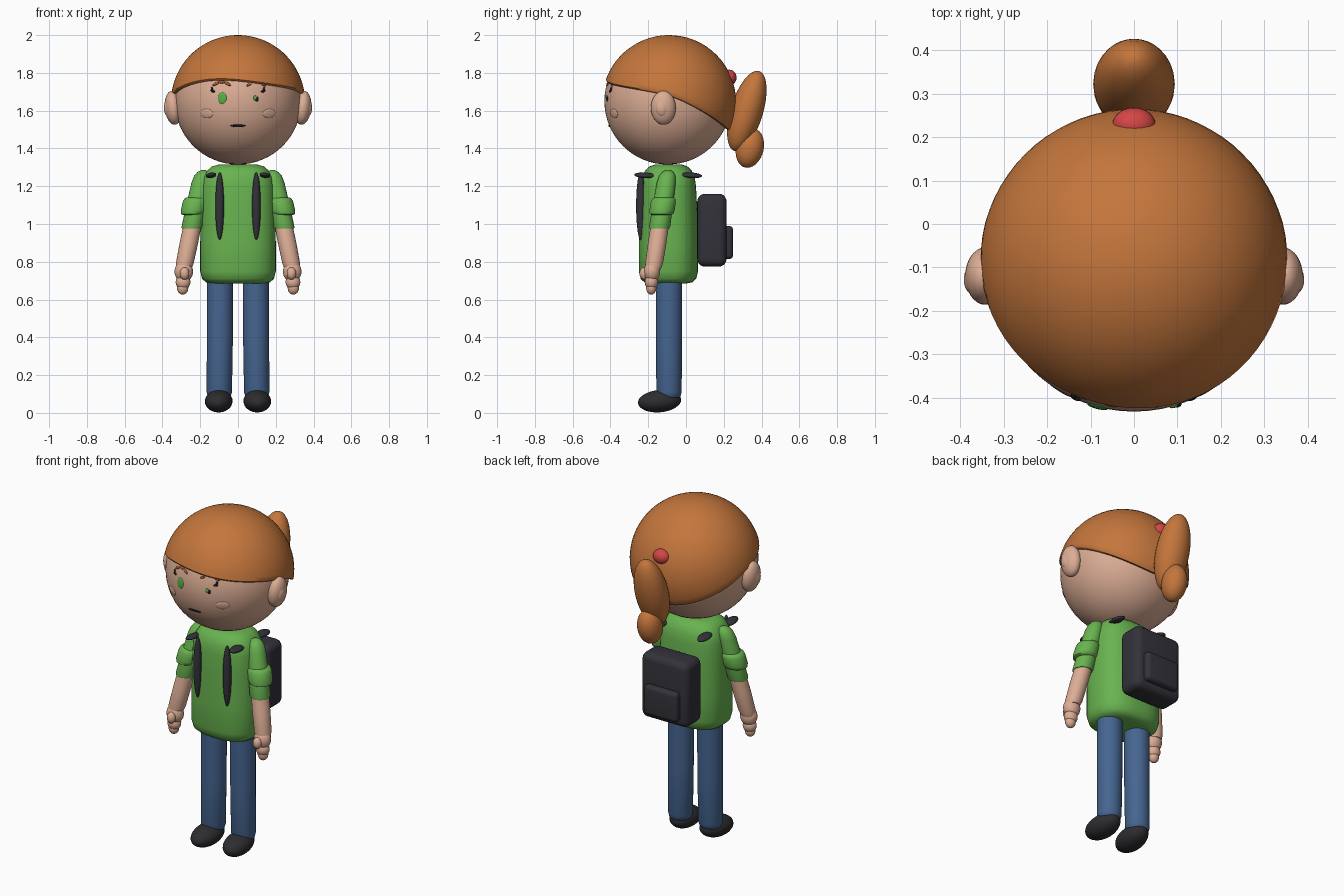
import bpy, bmesh
from math import sin, cos, pi, sqrt, radians
from mathutils import Vector, Euler

old = bpy.data.objects.get("Cube")
if old:
    bpy.data.objects.remove(old, do_unlink=True)


def material(name, r, g, b):
    m = bpy.data.materials.new(name)
    m.use_nodes = True
    m.diffuse_color = (r, g, b, 1)
    bsdf = next(n for n in m.node_tree.nodes if n.type == 'BSDF_PRINCIPLED')
    bsdf.inputs["Base Color"].default_value = (r, g, b, 1)
    bsdf.inputs["Roughness"].default_value = 0.7
    return m


SKIN = material("skin", .72, .42, .30)
HAIR = material("ginger hair", .55, .18, .045)
SHIRT = material("green shirt", .14, .45, .08)
JEANS = material("blue denim", .06, .13, .28)
BAG = material("charcoal fabric", .032, .032, .042)
SHOE = material("dark leather", .026, .025, .028)
RED = material("red hair tie", .66, .06, .06)
IRIS = material("green iris", .09, .42, .06)
INK = material("black lashes", .012, .012, .014)
BROW = material("auburn brow", .36, .10, .03)


def finish(bm, name, mat, loc=(0, 0, 0), rot=(0, 0, 0)):
    bmesh.ops.recalc_face_normals(bm, faces=bm.faces)
    me = bpy.data.meshes.new(name)
    bm.to_mesh(me)
    bm.free()
    me.materials.append(mat)
    for p in me.polygons:
        p.use_smooth = True
    me.set_sharp_from_angle(angle=radians(50))
    ob = bpy.data.objects.new(name, me)
    ob.location = loc
    ob.rotation_euler = rot
    bpy.context.collection.objects.link(ob)
    return ob


def ellipsoid(name, mat, loc, radii, rot=(0, 0, 0), seg=32):
    bm = bmesh.new()
    bmesh.ops.create_uvsphere(bm, u_segments=seg, v_segments=seg // 2, radius=1)
    bmesh.ops.scale(bm, vec=radii, verts=bm.verts)
    return finish(bm, name, mat, loc, rot)


def loft(name, mat, rings, power=2.0, seg=40):
    """Skin horizontal superellipse rings given as (x, y, z, rx, ry)."""
    bm = bmesh.new()
    loops = []
    for x, y, z, rx, ry in rings:
        loop = []
        for i in range(seg):
            c, s = cos(2 * pi * i / seg), sin(2 * pi * i / seg)
            k = (abs(c) ** power + abs(s) ** power) ** (-1 / power)
            loop.append(bm.verts.new((x + rx * k * c, y + ry * k * s, z)))
        loops.append(loop)
    for a, b in zip(loops, loops[1:]):
        for i in range(seg):
            j = (i + 1) % seg
            bm.faces.new((a[i], a[j], b[j], b[i]))
    bm.faces.new(loops[0])
    bm.faces.new(loops[-1])
    return finish(bm, name, mat)


def rounded_box(name, mat, loc, size, radius):
    bm = bmesh.new()
    bmesh.ops.create_cube(bm, size=1)
    bmesh.ops.scale(bm, vec=size, verts=bm.verts)
    bmesh.ops.bevel(bm, geom=bm.edges[:], offset=radius, segments=5,
                    profile=0.5, affect='EDGES')
    return finish(bm, name, mat, loc)


# Head
HEAD, HEAD_R = Vector((0, -.097, 1.65)), .335
ellipsoid("head", SKIN, HEAD, (HEAD_R,) * 3, seg=64)


# Hair cap with a wavy fringe that drops towards the nape
def hairline(a):
    c = cos(a)
    if c > 0:
        return 1.685 + .08 * c - .014 * c * sin(2.2 * a)
    return 1.685 - .185 * abs(c) ** 1.2


def hair_cap():
    centre, r, seg, rows = Vector((0, -.09, 1.645)), .355, 72, 20
    bm = bmesh.new()
    top = bm.verts.new(centre + Vector((0, 0, r)))
    columns = []
    for i in range(seg):
        a = -pi + 2 * pi * i / seg
        edge = Vector((0, 0, (hairline(a) - centre.z) / r)).z
        limit = pi / 2 - math_asin(edge)
        col = []
        for k in range(1, rows + 1):
            t = limit * k / rows
            col.append(Vector((sin(t) * sin(a), -sin(t) * cos(a), cos(t))) * r)
        col.append(col[-1] * .985 + Vector((0, 0, -.006)))   # rolled rim
        col.append(col[-1] * .92)                           # tucked under
        columns.append([bm.verts.new(centre + v) for v in col])
    for i in range(seg):
        a, b = columns[i], columns[(i + 1) % seg]
        bm.faces.new((top, a[0], b[0]))
        for k in range(len(a) - 1):
            bm.faces.new((a[k], a[k + 1], b[k + 1], b[k]))
    finish(bm, "hair_cap", HAIR)


def math_asin(v):
    return pi / 2 - Vector((v, sqrt(1 - v * v))).angle(Vector((1, 0)))


hair_cap()

# Ponytail
ellipsoid("ponytail_upper", HAIR, (0, .322, 1.598), (.094, .086, .222), (radians(-17), 0, 0))
ellipsoid("ponytail_lower", HAIR, (0, .338, 1.402), (.068, .073, .106), (radians(-14), 0, 0))
ellipsoid("hair_tie", RED, (0, .228, 1.775), (.05, .04, .042))


# Face details, laid flat on the head
def on_face(name, mat, x, z, rx, rz, depth=.005, roll=0):
    d = Vector((x, 0, z - HEAD.z))
    d.y = -sqrt(HEAD_R ** 2 - d.x ** 2 - d.z ** 2)
    ob = ellipsoid(name, mat, HEAD + d, (rx, rz, depth), seg=20)
    q = d.to_track_quat('Z', 'Y')
    ob.rotation_euler = (q @ Euler((0, 0, roll)).to_quaternion()).to_euler()


on_face("right_iris", IRIS, -.084, 1.667, .024, .031)
on_face("left_iris", IRIS, .092, 1.667, .011, .013)
on_face("left_pupil", INK, .1, 1.662, .01, .013, .006)
on_face("mouth", INK, 0, 1.52, .042, .007)
for i, (dx, dz, tilt) in enumerate(((-.03, -.007, .5), (0, .002, 0), (.03, -.007, -.5))):
    on_face(f"right_brow_{i}", BROW, -.086 + dx, 1.75 + dz, .021, .008, .006, tilt)
for i, x in enumerate((.058, .135)):
    on_face(f"left_brow_{i}", BROW, x, 1.737, .016, .006, .006, .4 - .8 * i)

for side, s in (("left", 1), ("right", -1)):
    on_face(side + "_lash_upper", INK, s * .134, 1.704, .013, .007, .007, s * .3)
    on_face(side + "_lash_tip", INK, s * .138, 1.716, .006, .01, .007, -s * .3)
    on_face(side + "_cheek", SKIN, s * .165, 1.585, .038, .025, .006)

    # Ears
    ellipsoid(side + "_ear", SKIN, (s * .343, -.12, 1.615), (.045, .066, .09), (0, s * radians(6), 0))
    ellipsoid(side + "_inner_ear", SKIN, (s * .37, -.128, 1.615), (.022, .034, .047))

    # Arms: sleeve, cuff and forearm follow one slanted axis
    def arm(z, r, out=0):
        return (s * (.19 + out + .2 * (1.25 - z)), -.1 - .15 * (1.25 - z), z, r, r)

    loft(side + "_sleeve", SHIRT, [arm(*p) for p in (
        (1.285, .012), (1.275, .03), (1.255, .043), (1.22, .05),
        (1.1, .054), (.985, .056), (.975, .052))])
    loft(side + "_cuff", SHIRT, [arm(z, r, .01) for z, r in (
        (1.14, .05), (1.135, .06), (1.12, .066), (1.07, .067), (1.053, .062), (1.047, .05))])
    loft(side + "_forearm", SKIN, [arm(*p) for p in (
        (1.0, .048), (.9, .049), (.79, .047), (.76, .04))])
    ellipsoid(side + "_palm", SKIN, (s * .287, -.18, .748), (.049, .043, .055))
    ellipsoid(side + "_fingers", SKIN, (s * .291, -.183, .692), (.039, .035, .04))
    ellipsoid(side + "_fingertips", SKIN, (s * .293, -.184, .662), (.03, .027, .036))
    ellipsoid(side + "_thumb", SKIN, (s * .283, -.222, .738), (.025, .024, .033))

    # Legs and shoes
    loft(side + "_leg", JEANS, [(s * x, -.09, z, r, r) for x, z, r in (
        (.1, .075, .05), (.1, .085, .06), (.099, .11, .067),
        (.096, .4, .069), (.095, .72, .07))])
    ellipsoid(side + "_shoe", SHOE, (s * .102, -.14, .062), (.073, .115, .059),
              (radians(5), 0, s * radians(4)))

    # Backpack straps
    ellipsoid(side + "_front_strap", BAG, (s * .097, -.24, 1.095), (.023, .024, .18))
    for end, y, tilt in (("front", -.217, -3), ("back", .028, -4)):
        ellipsoid(f"{side}_{end}_shoulder_strap", BAG, (s * .143, y, 1.258),
                  (.028, .058, .014), (radians(tilt), s * radians(10), 0))

# Shirt body
loft("shirt_body", SHIRT, [(0, -.093, z, rx, ry) for z, rx, ry in (
    (.686, .14, .1), (.692, .17, .128), (.71, .19, .147), (.75, .2, .157), (.9, .2, .157),
    (1.1, .197, .151), (1.2, .193, .146), (1.25, .183, .139), (1.285, .16, .122),
    (1.305, .138, .1), (1.315, .1, .07))], 2.5, 56)

# Backpack
rounded_box("backpack", BAG, (0, .137, .967), (.31, .155, .385), .04)
rounded_box("backpack_pocket", BAG, (0, .222, .902), (.22, .056, .175), .022)
